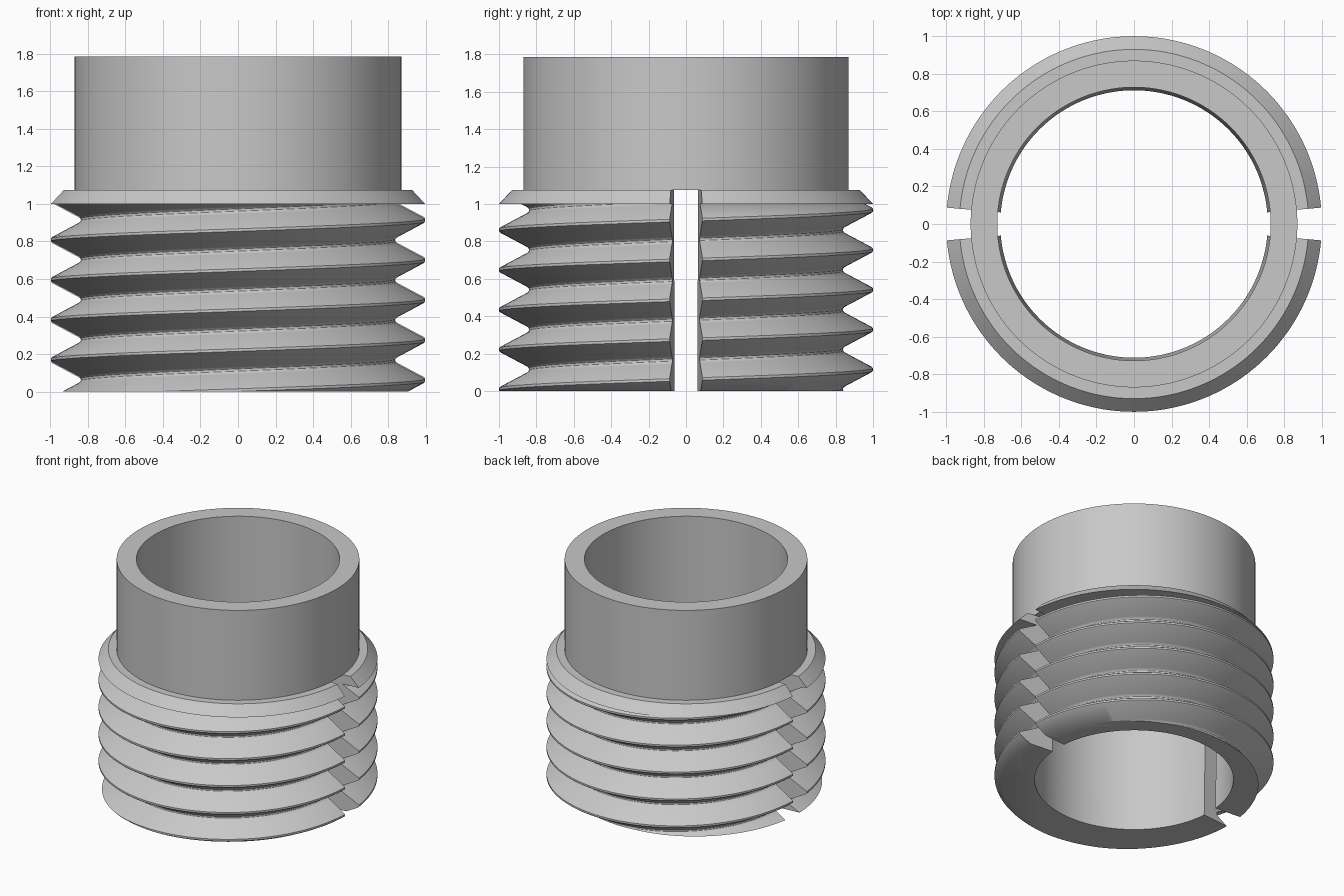
import bpy
import bmesh
from math import cos, sin, radians, tau

cube = bpy.data.objects.get("Cube")
if cube:
    bpy.data.objects.remove(cube, do_unlink=True)

PITCH = 0.213        # thread rise per turn
CREST = 0.062        # height of the lowest crest at +x
SLOT = radians(5)    # half angle of each slot
SHOULDER = 1.0       # top of the thread
COLLAR_TOP = 1.075
TOP = 1.786

grey = bpy.data.materials.new("plain grey")
grey.use_nodes = True
grey.diffuse_color = (0.58, 0.58, 0.58, 1)
grey.node_tree.nodes["Principled BSDF"].inputs["Base Color"].default_value = (0.58, 0.58, 0.58, 1)


def bore(z):
    """Slightly tapered inner radius."""
    return 0.712 + 0.016 * min(max(z, 0), COLLAR_TOP) / COLLAR_TOP


def sweep(section, start, end, steps):
    """Turn a closed (radius, height) section about z; section depends on the angle."""
    bm = bmesh.new()
    full = end - start >= tau - 0.001
    count = steps if full else steps + 1
    rings = []
    for i in range(count):
        a = start + (end - start) * i / steps
        rings.append([bm.verts.new((r * cos(a), r * sin(a), z)) for r, z in section(a)])
    n = len(rings[0])
    for i in range(steps):
        r0, r1 = rings[i], rings[(i + 1) % count]
        for j in range(n):
            k = (j + 1) % n
            bm.faces.new((r0[j], r1[j], r1[k], r0[k]))
    if not full:
        bm.faces.new(rings[0])
        bm.faces.new(rings[-1])
    return bm


def finish(bm, name):
    bmesh.ops.recalc_face_normals(bm, faces=bm.faces[:])
    mesh = bpy.data.meshes.new(name)
    bm.to_mesh(mesh)
    bm.free()
    mesh.materials.append(grey)
    obj = bpy.data.objects.new(name, mesh)
    bpy.context.collection.objects.link(obj)
    bpy.ops.object.select_all(action="DESELECT")
    obj.select_set(True)
    bpy.context.view_layer.objects.active = obj
    bpy.ops.object.shade_smooth_by_angle(angle=radians(28))
    return obj


def trim(bm, z, normal):
    """Cut flat at a height and close the opening."""
    cut = bmesh.ops.bisect_plane(
        bm, geom=bm.verts[:] + bm.edges[:] + bm.faces[:], dist=1e-6,
        plane_co=(0, 0, z), plane_no=(0, 0, normal), clear_outer=True)
    edges = [e for e in cut["geom_cut"] if isinstance(e, bmesh.types.BMEdge)]
    bmesh.ops.contextual_create(bm, geom=edges)


# One thread: rounded crest, straight flanks, rounded root
half_tooth = [(1.0, 0.007), (0.992, 0.014), (0.858, 0.085), (0.846, 0.092), (0.84, 0.101)]
tooth = [(r, -t) for r, t in reversed(half_tooth)] + half_tooth


def thread_section(a):
    lift = CREST + PITCH * a / tau
    outer = [(r, lift + PITCH * k + t) for k in range(-2, 7) for r, t in tooth]
    inner = [(bore(z), z) for z in (outer[-1][1], COLLAR_TOP, 0.0, outer[0][1])]
    return outer + inner


def collar_section(a):
    return [(bore(SHOULDER), SHOULDER), (1.0, SHOULDER),
            (0.93, COLLAR_TOP), (bore(COLLAR_TOP), COLLAR_TOP)]


def sleeve_section(a):
    return [(0.728, COLLAR_TOP), (0.87, COLLAR_TOP), (0.87, TOP), (0.728, TOP)]


# Two threaded halves and collar halves, parted by the side slots
for side, turn in (("back", 0), ("front", tau / 2)):
    start, end = turn + SLOT, turn + tau / 2 - SLOT
    bm = sweep(thread_section, start, end, 72)
    trim(bm, 0, -1)
    trim(bm, SHOULDER, 1)
    finish(bm, side + "_threaded_half")
    finish(sweep(collar_section, start, end, 72), side + "_collar_half")

# Plain tube on top
finish(sweep(sleeve_section, 0, tau, 144), "upper_sleeve")
